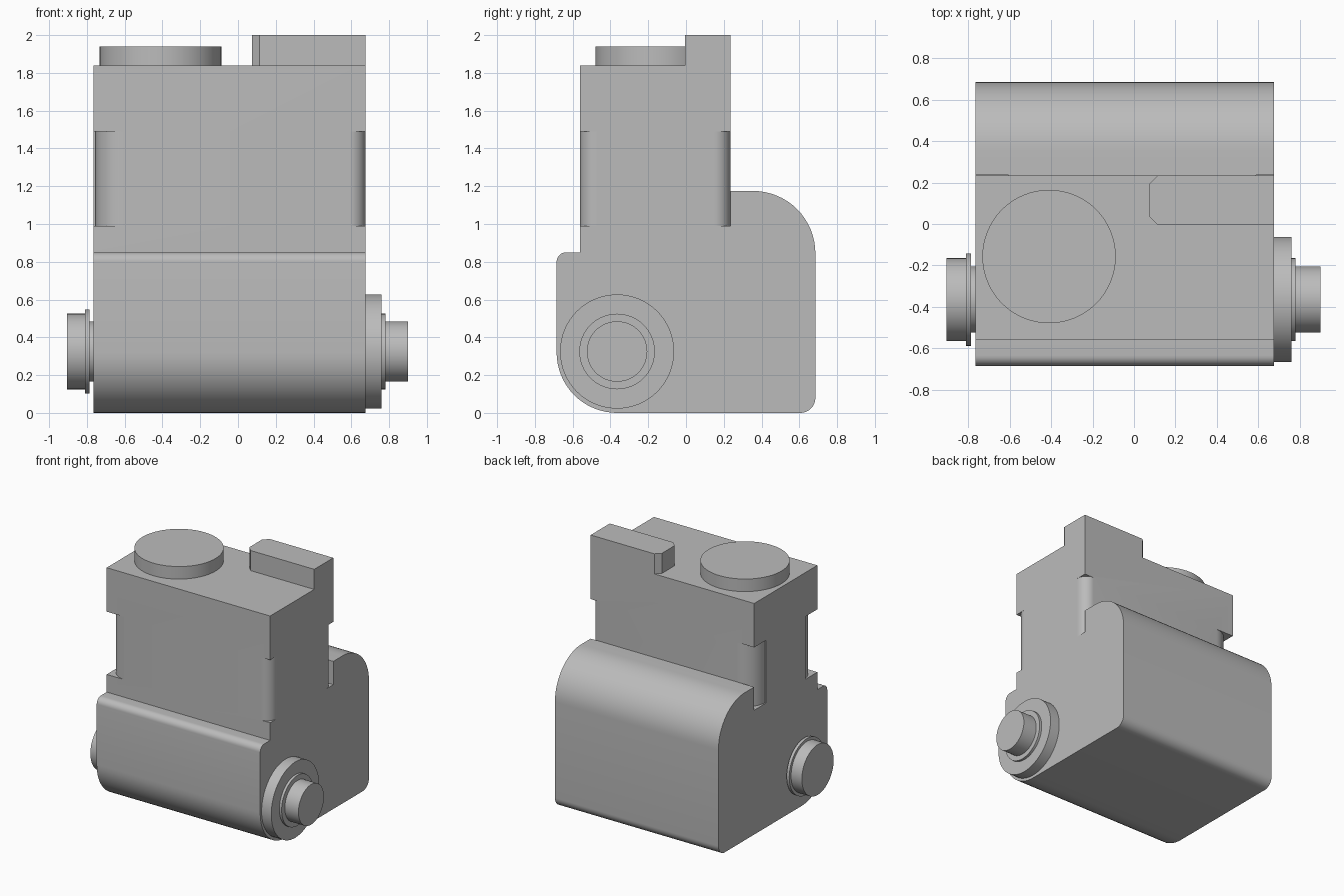
import bpy, bmesh, math
from mathutils import Matrix, Vector

cube = bpy.data.objects.get("Cube")
if cube:
    bpy.data.objects.remove(cube, do_unlink=True)

grey = bpy.data.materials.new("light_grey")
grey.use_nodes = True
grey.diffuse_color = (0.5, 0.5, 0.5, 1)
grey.node_tree.nodes["Principled BSDF"].inputs["Base Color"].default_value = (0.5, 0.5, 0.5, 1)

LEFT, RIGHT = -0.765, 0.675
FRONT, BACK = -0.56, 0.235
TOP = 1.84
AXLE_Y, AXLE_Z = -0.365, 0.325


def finish(name, bm):
    bmesh.ops.recalc_face_normals(bm, faces=bm.faces[:])
    mesh = bpy.data.meshes.new(name)
    bm.to_mesh(mesh)
    bm.free()
    mesh.materials.append(grey)
    obj = bpy.data.objects.new(name, mesh)
    bpy.context.collection.objects.link(obj)
    return obj


def smooth(obj):
    bpy.ops.object.select_all(action="DESELECT")
    obj.select_set(True)
    bpy.context.view_layer.objects.active = obj
    bpy.ops.object.shade_smooth_by_angle(angle=math.radians(30))


def prism(name, points, offset):
    """Extrude a closed loop of 3D points along an offset."""
    bm = bmesh.new()
    face = bm.faces.new([bm.verts.new(p) for p in points])
    ext = bmesh.ops.extrude_face_region(bm, geom=[face], use_keep_orig=True)
    verts = [g for g in ext["geom"] if isinstance(g, bmesh.types.BMVert)]
    bmesh.ops.translate(bm, verts=verts, vec=Vector(offset))
    return finish(name, bm)


def arc(cx, cy, r, start, end, steps=16):
    angles = [math.radians(start + (end - start) * i / steps) for i in range(steps + 1)]
    return [(cx + r * math.cos(a), cy + r * math.sin(a)) for a in angles]


def disc(name, radius, a, b, axis="x", centre=(0, 0)):
    """Cylinder between a and b along x (axle line) or z (given centre)."""
    bm = bmesh.new()
    bmesh.ops.create_cone(bm, cap_ends=True, segments=64, radius1=radius,
                          radius2=radius, depth=b - a)
    if axis == "x":
        place = Matrix.Translation(((a + b) / 2, AXLE_Y, AXLE_Z)) @ Matrix.Rotation(math.pi / 2, 4, "Y")
    else:
        place = Matrix.Translation((*centre, (a + b) / 2))
    bmesh.ops.transform(bm, matrix=place, verts=bm.verts[:])
    obj = finish(name, bm)
    smooth(obj)
    return obj


# Housing: side profile with rounded corners, extruded across the width
profile = (arc(-0.365, 0.32, 0.32, 180, 270)
           + arc(0.605, 0.08, 0.08, 270, 360, 10)
           + arc(0.355, 0.845, 0.33, 0, 90)
           + [(BACK, 1.175), (BACK, TOP), (FRONT, TOP), (FRONT, 0.85)]
           + arc(-0.635, 0.8, 0.05, 90, 180, 8))
housing = prism("housing", [(LEFT, y, z) for y, z in profile], (RIGHT - LEFT, 0, 0))

# Rounded recesses on the four upright corners of the tower
for x, sx, r, inset in ((LEFT, 1, 0.15, 0.01), (RIGHT, -1, 0.085, 0)):
    for y, sy, over in ((FRONT, 1, 0.05), (BACK, -1, 0.0005)):
        loop = arc(r + inset, r, r, 270, 180, 12)
        loop += [(-0.05, r), (-0.05, -over), (r + inset, -over)]
        cutter = prism("corner_cutter", [(x + sx * u, y + sy * v, 0.99) for u, v in loop], (0, 0, 0.5))
        cutter.hide_render = True
        mod = housing.modifiers.new("corner_recess", "BOOLEAN")
        mod.operation = "DIFFERENCE"
        mod.solver = "EXACT"
        mod.object = cutter
        bpy.ops.object.select_all(action="DESELECT")
        bpy.context.view_layer.objects.active = housing
        housing.select_set(True)
        bpy.ops.object.modifier_apply(modifier=mod.name)
        bpy.data.objects.remove(cutter, do_unlink=True)
smooth(housing)

# Top button and chamfered rear lug
disc("top_button", 0.322, TOP - 0.01, 1.94, "z", (-0.41, -0.157))
lug = [(RIGHT, -0.005), (RIGHT, BACK), (0.115, BACK), (0.075, 0.195), (0.075, 0.035), (0.115, -0.005)]
prism("rear_lug", [(x, y, TOP) for x, y in lug], (0, 0, 2 - TOP))

# Stepped shaft on one side
disc("shaft_flange", 0.302, RIGHT - 0.01, 0.76)
disc("shaft_collar", 0.2, 0.75, 0.78)
disc("shaft_end", 0.16, 0.77, 0.9)

# Knob on the other side
disc("knob_neck", 0.16, -0.8, LEFT + 0.01)
disc("knob_washer", 0.223, -0.81, -0.787)
disc("knob", 0.2, -0.905, -0.8)
